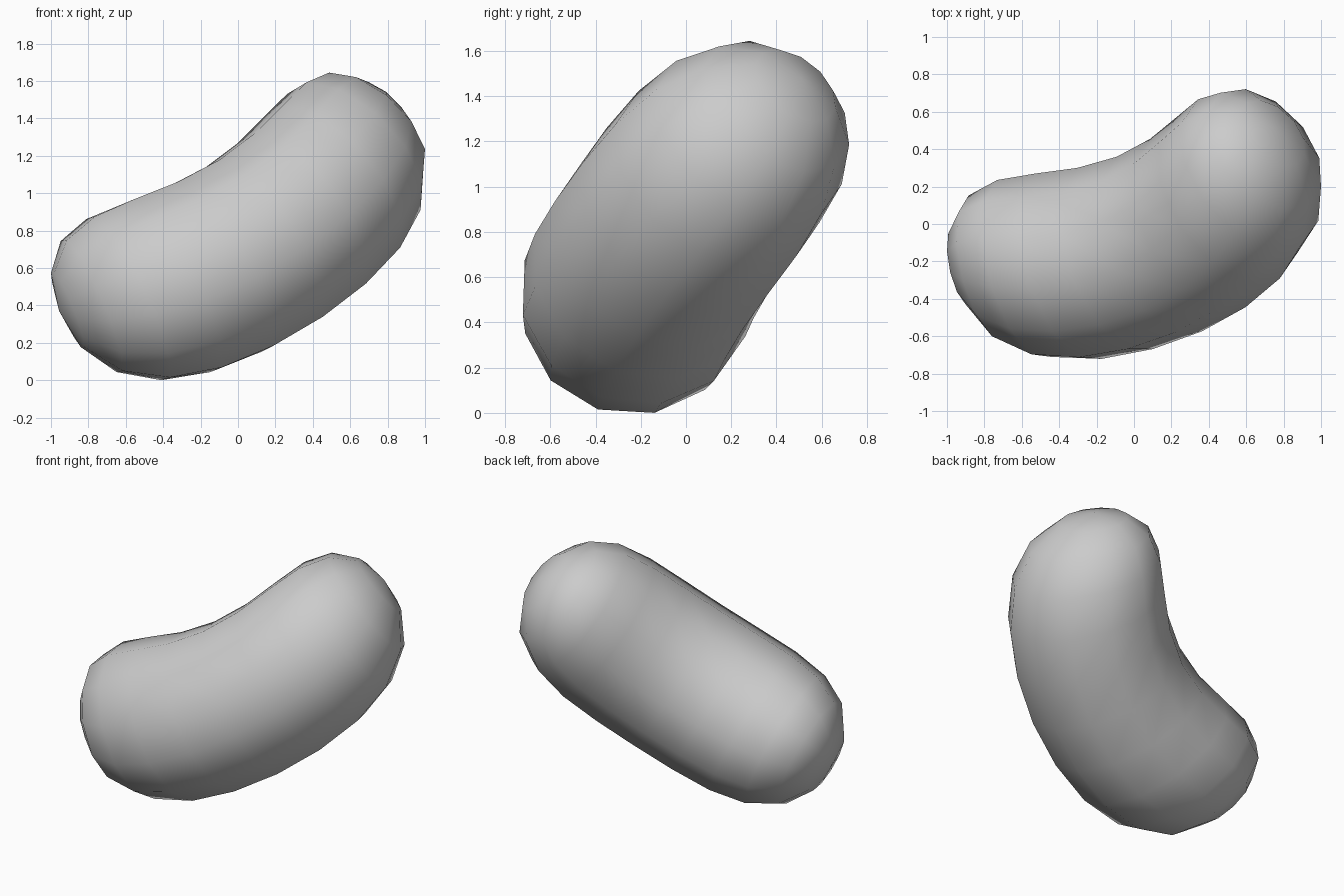
import bpy, bmesh, math
from mathutils import Vector

cube = bpy.data.objects.get("Cube")
if cube:
    bpy.data.objects.remove(cube, do_unlink=True)

SIDES = 12
STEPS = 6            # rings from the middle to each tip
HALF_LENGTH = 1.08
RADIUS = 0.52
SAG = 0.19           # how far the middle is pushed out
BEND = 0.34          # curve of the centre line
LEAN = 0.02          # one end is hooked slightly more
TILT = 0.3           # turn of the cross-sections towards the ends

# Long axis, outward bulge direction and sideways axis of the bean
along = Vector((0.775, 0.35, 0.52)).normalized()
side = along.cross(Vector((0.6, -0.64, -0.47))).normalized()
bulge = side.cross(along)


def ring(bm, t):
    """One cross-section of the curved body, or a single point at a tip."""
    u = HALF_LENGTH * t
    centre = along * u + bulge * (SAG + LEAN * u - BEND * u * u)
    if abs(t) > 0.999:
        return [bm.verts.new(centre)]
    out = (bulge + along * TILT * u).normalized()
    r = RADIUS * math.sqrt(1 - abs(t) ** 5)
    depth = r * (1 + 0.1 * t * t - 0.05 * t)      # lobes are deeper than wide
    angles = [math.tau * i / SIDES for i in range(SIDES)]
    return [bm.verts.new(centre + out * depth * math.cos(a) + side * r * math.sin(a))
            for a in angles]


# Bean body: skin the rings, closing each tip with a fan
bm = bmesh.new()
rings = [ring(bm, math.sin(math.pi / 2 * k / STEPS)) for k in range(-STEPS, STEPS + 1)]
for a, b in zip(rings, rings[1:]):
    for i in range(SIDES):
        j = (i + 1) % SIDES
        if len(a) == 1:
            bm.faces.new((a[0], b[j], b[i]))
        elif len(b) == 1:
            bm.faces.new((a[i], a[j], b[0]))
        else:
            bm.faces.new((a[i], a[j], b[j], b[i]))
bmesh.ops.recalc_face_normals(bm, faces=bm.faces)

# Centre it and stand it on the ground
low = Vector([min(v.co[n] for v in bm.verts) for n in range(3)])
high = Vector([max(v.co[n] for v in bm.verts) for n in range(3)])
middle = (low + high) / 2
bmesh.ops.translate(bm, verts=bm.verts, vec=(-middle.x, -middle.y, -low.z))

for f in bm.faces:
    f.smooth = True
mesh = bpy.data.meshes.new("bean")
bm.to_mesh(mesh)
bm.free()
bean = bpy.data.objects.new("bean", mesh)
bpy.context.collection.objects.link(bean)

# Plain grey skin
grey = bpy.data.materials.new("light grey")
grey.use_nodes = True
colour = (0.6, 0.6, 0.6, 1)
grey.diffuse_color = colour
grey.node_tree.nodes["Principled BSDF"].inputs["Base Color"].default_value = colour
mesh.materials.append(grey)
